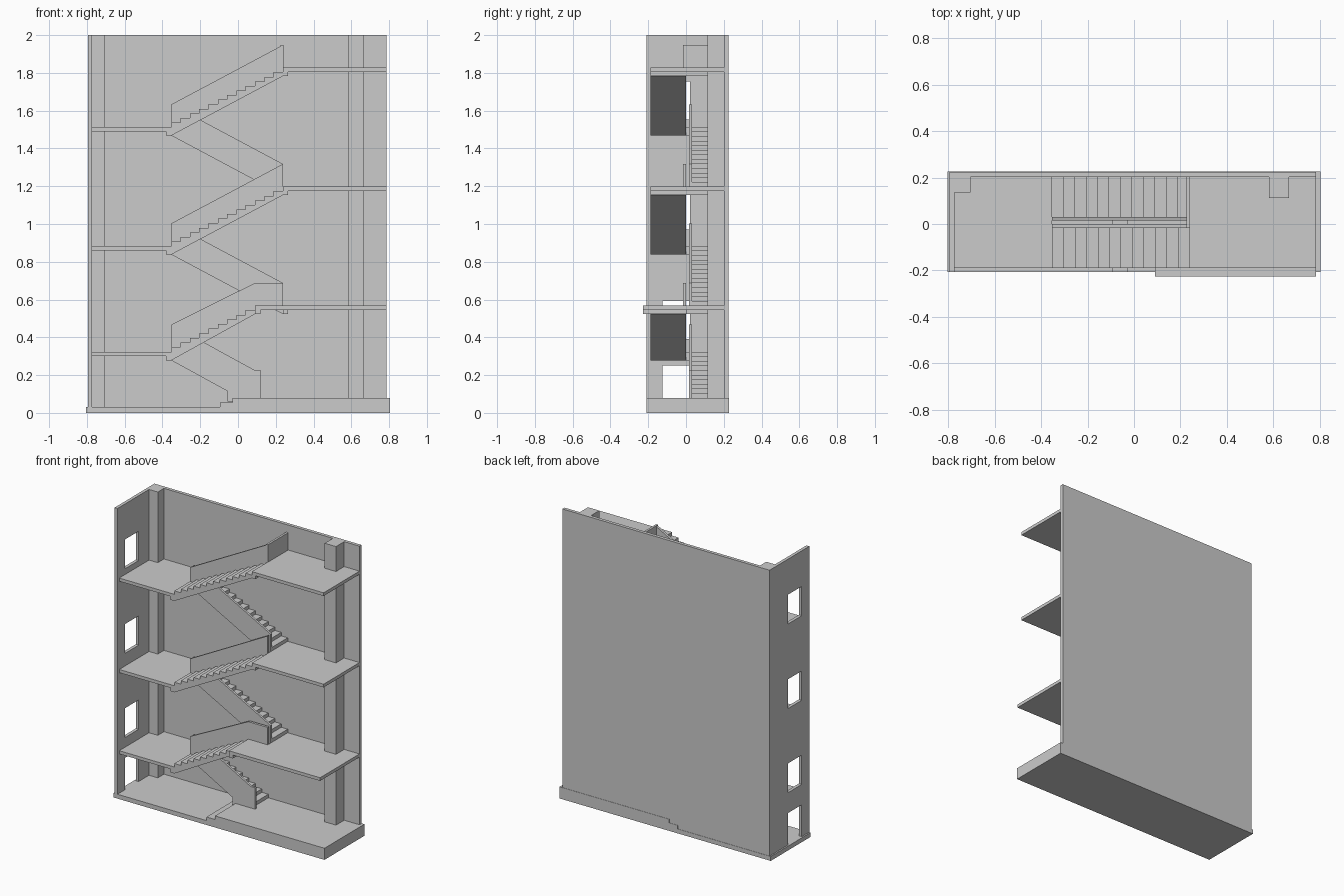
import bpy, bmesh

if "Cube" in bpy.data.objects:
    bpy.data.objects.remove(bpy.data.objects["Cube"])


def prism(name, pts, y0, y1):
    """Extrude an x-z outline between two y values."""
    bm = bmesh.new()
    face = bm.faces.new([bm.verts.new((x, y0, z)) for x, z in pts])
    ext = bmesh.ops.extrude_face_region(bm, geom=[face])
    verts = [v for v in ext["geom"] if isinstance(v, bmesh.types.BMVert)]
    bmesh.ops.translate(bm, verts=verts, vec=(0, y1 - y0, 0))
    bmesh.ops.recalc_face_normals(bm, faces=bm.faces)
    me = bpy.data.meshes.new(name)
    bm.to_mesh(me)
    bm.free()
    ob = bpy.data.objects.new(name, me)
    bpy.context.collection.objects.link(ob)
    return ob


def box(name, x0, x1, y0, y1, z0, z1):
    return prism(name, [(x0, z0), (x1, z0), (x1, z1), (x0, z1)], y0, y1)


BACK, FRONT = 0.202, -0.189      # inner wall face, front edge of slabs
XL, XR = -0.353, 0.238           # ends of the stair flights
DROP, RAIL, SLAB = 0.045, 0.12, 0.022


def flight(name, xa, za, xb, zb, n, y0, y1):
    """Stepped flight from low end a to high end b with n treads."""
    dx, dz = (xb - xa) / n, (zb - za) / (n + 1)
    pts = [(xa, za - DROP), (xa, za)]
    for i in range(n):
        z = za + (i + 1) * dz
        pts += [(xa + i * dx, z), (xa + (i + 1) * dx, z)]
    pts += [(xb, zb), (xb, zb - DROP)]
    if abs(pts[1][0] - pts[2][0]) < 1e-6:
        pts.pop(1)
    return prism(name, pts, y0, y1)


def deck(name, x0, x1, y0, y1, top, beam_x0, beam_x1):
    """Floor slab with an edge beam below one end, as a single profile."""
    lo, up = top - DROP, top - SLAB
    pts = [(x0, top), (x0, up), (beam_x0, up), (beam_x0, lo),
           (beam_x1, lo), (beam_x1, up), (x1, up), (x1, top)]
    clean = [p for i, p in enumerate(pts) if p != pts[i - 1] and
             not (p[1] == up and p[0] in (x0, x1) and p[0] in (beam_x0, beam_x1))]
    return prism(name, clean, y0, y1)


# stepped base
prism("base", [(-0.805, 0), (0.805, 0), (0.805, 0.08), (-0.03, 0.08), (-0.03, 0.055),
               (-0.095, 0.055), (-0.095, 0.03), (-0.805, 0.03)], -0.208, 0.227)

# walls and columns
box("back_wall", -0.795, 0.785, BACK, 0.225, 0.01, 2)
wall = box("left_wall", -0.795, -0.773, -0.208, BACK, 0.01, 2)
box("corner_column", -0.773, -0.706, 0.135, BACK, 0.02, 2)
box("right_column", 0.582, 0.668, 0.113, BACK, 0.07, 2)

# door and window openings
for z0, z1 in [(0.03, 0.25), (0.39, 0.592), (0.97, 1.172), (1.553, 1.755)]:
    cutter = box("opening_cutter", -0.9, -0.7, -0.125, 0.022, z0, z1)
    cutter.hide_render = True
    mod = wall.modifiers.new("opening", 'BOOLEAN')
    mod.operation, mod.solver, mod.object = 'DIFFERENCE', 'EXACT', cutter
    bpy.context.view_layer.objects.active = wall
    bpy.ops.object.modifier_apply(modifier=mod.name)
    bpy.data.objects.remove(cutter)

FLOORS = [0.08, 0.568, 1.198, 1.828]
LANDINGS = [0.323, 0.883, 1.513]

# floors: the first one reaches further over the shorter flight
deck("floor_1_front", 0.09, 0.785, -0.227, 0, FLOORS[1], 0.09, 0.12)
deck("floor_1_back", XR, 0.785, 0, BACK, FLOORS[1], XR, 0.265)
for i in (2, 3):
    deck(f"floor_{i}", XR, 0.785, FRONT, BACK, FLOORS[i], XR, 0.265)

for i, land in enumerate(LANDINGS):
    low, high = FLOORS[i], FLOORS[i + 1]
    deck(f"landing_{i + 1}", -0.773, XL, FRONT, BACK, land, -0.382, XL)
    xe, n, extra = (0.09, 9, 0.145) if i == 0 else (XR, 12, RAIL)

    # front flight and its parapet
    flight(f"front_flight_{i + 1}", XL, land, xe, high, n, FRONT, -0.002)
    pts = [(XL, land - DROP), (xe, high - DROP)]
    if i == 0:
        pts += [(xe, high), (XR, high), (XR, high + RAIL)]
    pts += [(xe, high + RAIL), (XL, land + extra)]
    prism(f"front_parapet_{i + 1}", pts, -0.017, 0)

    # back flight and its parapet
    if i == 0:
        flight("back_flight_1", xe, low, XL, land, n, 0.018, BACK)
        pts = [(XL, land - DROP), (-0.055, 0.125), (-0.055, 0.06), (0.12, 0.06),
               (0.12, 0.228), (0.085, 0.228), (XL, land + extra)]
    else:
        flight(f"back_flight_{i + 1}", xe, low, XL, land, n, 0.018, BACK)
        pts = [(XL, land - DROP), (xe, low - DROP), (xe, low + RAIL), (XL, land + RAIL)]
    prism(f"back_parapet_{i + 1}", pts, 0.016, 0.031)

# guard closing the top floor edge
box("top_guard", XR - 0.012, XR + 0.003, -0.017, BACK, FLOORS[3] - DROP, FLOORS[3] + RAIL)
